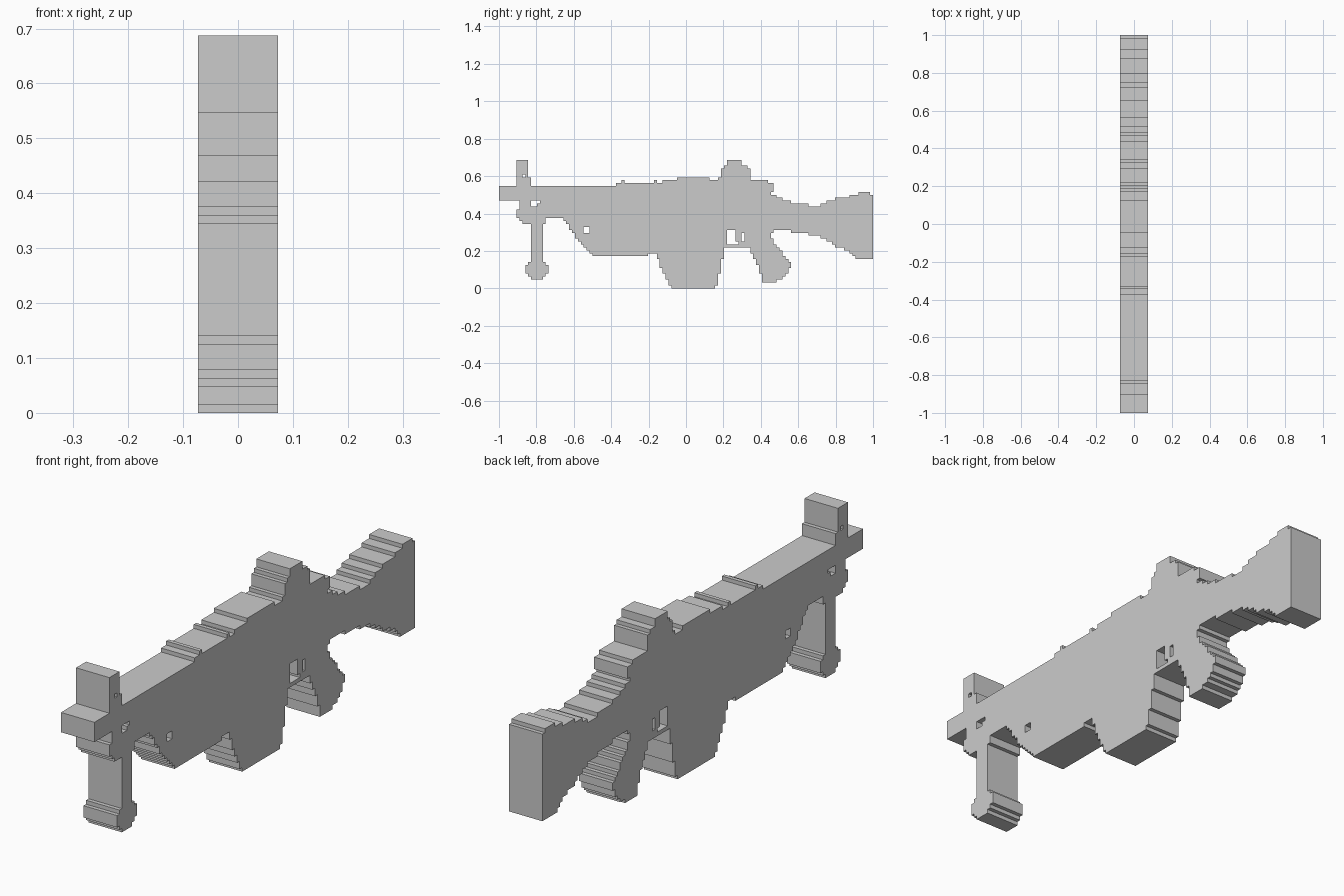
import bpy, bmesh
from mathutils import Matrix

if "Cube" in bpy.data.objects:
    bpy.data.objects.remove(bpy.data.objects["Cube"])

U = 1 / 64          # stair-step size of the silhouette
HALF = 0.073        # half thickness
# local x -> world y, local y -> world z, local z -> world x
TO_WORLD = Matrix(((0, 0, 1, 0), (U, 0, 0, -1), (0, U, 0, 0), (0, 0, 0, 1)))


def walk(steps, end):
    """Corner points of a staircase given as (start column, height)."""
    pts = []
    for i, (c, h) in enumerate(steps):
        stop = steps[i + 1][0] if i + 1 < len(steps) else end
        pts += [(c, h), (stop, h)]
    return pts


def rect(c0, r0, c1, r1):
    return [(c0, r0), (c1, r0), (c1, r1), (c0, r1)]


def slab(name, outline, holes=()):
    """Fill an outline (with holes) and extrude it across the thickness."""
    cu = bpy.data.curves.new(name, 'CURVE')
    cu.dimensions = '2D'
    cu.fill_mode = 'BOTH'
    cu.extrude = HALF
    for loop in [outline, *holes]:
        sp = cu.splines.new('POLY')
        sp.points.add(len(loop) - 1)
        for p, (c, r) in zip(sp.points, loop):
            p.co = (c, r, 0, 1)
        sp.use_cyclic_u = True
    tmp = bpy.data.objects.new(name + "_curve", cu)
    bpy.context.collection.objects.link(tmp)
    dg = bpy.context.evaluated_depsgraph_get()
    me = bpy.data.meshes.new_from_object(tmp.evaluated_get(dg))
    bpy.data.objects.remove(tmp)
    me.name = name
    me.transform(TO_WORLD)
    bm = bmesh.new()
    bm.from_mesh(me)
    bmesh.ops.remove_doubles(bm, verts=bm.verts, dist=1e-4)
    bmesh.ops.recalc_face_normals(bm, faces=bm.faces)
    for f in bm.faces:
        f.smooth = False
    bm.to_mesh(me)
    bm.free()
    bpy.context.collection.objects.link(bpy.data.objects.new(name, me))


def stepped(name, top, bottom, end, holes=()):
    slab(name, walk(top, end) + walk(bottom, end)[::-1], holes)


# front end of the barrel, with its bracket
stepped("muzzle", [(0, 35)], [(0, 30), (7, 23), (8, 22)], 16,
        [[(11, 28), (13, 28), (13, 29), (14, 29), (14, 30), (11, 30)]])
slab("bracket_lug", rect(6, 24, 7, 27))
stepped("front_sight", [(6, 44), (10, 38)], [(6, 35)], 11, [rect(8, 38, 9, 39)])

# front leg and foot
slab("front_leg", rect(11, 9, 15, 22))
stepped("leg_foot", [(9, 8), (10, 9), (16, 8)],
        [(9, 5), (10, 4), (11, 3), (15, 4), (16, 5)], 17)

# receiver with handguard slope and trigger guard
stepped("receiver",
        [(16, 35), (40, 36), (42, 37), (43, 36), (53, 37), (54, 36), (56, 37),
         (61, 38), (72, 37), (75, 38), (76, 37), (92, 36)],
        [(16, 24), (22, 23), (23, 22), (24, 20), (25, 19), (26, 17), (27, 16),
         (28, 15), (29, 14), (30, 13), (31, 12), (32, 11), (51, 12), (54, 14),
         (86, 20)], 93,
        [rect(29, 19, 31, 21),
         [(78, 15), (82, 15), (82, 16), (81, 16), (81, 20), (78, 20)],
         rect(83, 16, 84, 19)])
slab("receiver_lip", rect(93, 33, 94, 36))

# rear sight
stepped("rear_sight", [(76, 41), (77, 42), (78, 44), (83, 42), (85, 41)],
        [(76, 37)], 86)

# magazine
stepped("magazine", [(54, 14)],
        [(54, 10), (55, 7), (56, 5), (57, 3), (58, 1), (59, 0), (74, 1),
         (75, 5), (76, 10)], 77)

# pistol grip
stepped("grip",
        [(86, 20), (93, 17), (94, 15), (95, 14), (96, 13), (97, 11), (98, 10),
         (99, 9)],
        [(86, 12), (87, 10), (88, 8), (89, 5), (90, 2), (95, 3), (97, 4),
         (98, 5), (99, 7)], 100)

# shoulder stock
stepped("stock",
        [(93, 32), (95, 31), (97, 30), (100, 29), (106, 28), (110, 29),
         (112, 30), (115, 31), (120, 32), (123, 33), (127, 32)],
        [(93, 19), (94, 20), (100, 19), (106, 18), (110, 17), (112, 16),
         (114, 15), (115, 14), (118, 13), (120, 12), (121, 11), (122, 10)], 128)
